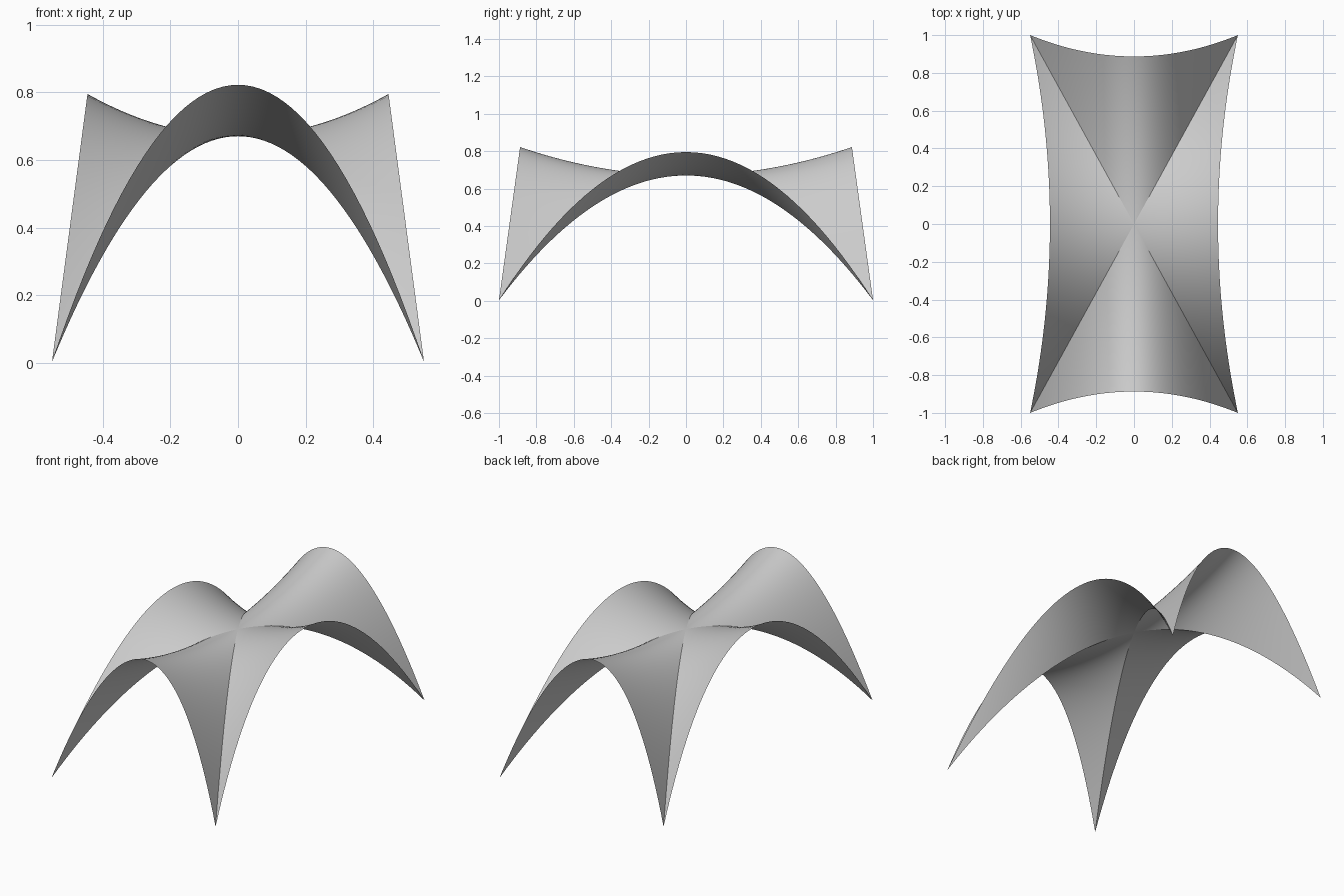
import bpy, bmesh

if "Cube" in bpy.data.objects:
    bpy.data.objects.remove(bpy.data.objects["Cube"])

HX, HY = 0.55, 1.0        # corner half-spans
CENTRE, FOOT = 0.67, 0.003  # height at the crossing and at the feet
RINGS, SEGS = 28, 48


def add_lobe(bm, half_along, half_across, crown, crown_z, sign, swap):
    """One saddle lobe: fan of rays from the crossing to a leaning flat-cut free edge."""
    rise = (crown_z - CENTRE) / crown ** 2
    drop = (CENTRE + rise * half_along ** 2 - FOOT) / half_across ** 2

    def height(a, c):
        return CENTRE + rise * a * a - drop * c * c

    def edge(t):
        c, a = half_across * t, half_along
        for _ in range(30):
            k = (height(a, c) - FOOT) / (crown_z - FOOT)
            a = half_along - (half_along - crown) * k
        return a, c

    def point(a, c):
        x, y = (c, a) if swap else (a, c)
        return bm.verts.new((sign * x, sign * y, height(a, c)))

    rays = []
    hub = point(0, 0)
    for j in range(SEGS + 1):
        a, c = edge(-1 + 2 * j / SEGS)
        rays.append([point(a * i / RINGS, c * i / RINGS) for i in range(1, RINGS + 1)])
    for p, q in zip(rays, rays[1:]):
        bm.faces.new((hub, p[0], q[0]))
        for i in range(RINGS - 1):
            bm.faces.new((p[i], p[i + 1], q[i + 1], q[i]))


# Four-lobed groined vault, lobes welded along the diagonal creases
bm = bmesh.new()
for s in (1, -1):
    add_lobe(bm, HY, HX, 0.887, 0.822, s, True)    # front and back lobes
    add_lobe(bm, HX, HY, 0.445, 0.795, s, False)   # side lobes
bmesh.ops.remove_doubles(bm, verts=bm.verts, dist=1e-5)
bm.normal_update()
flipped = [f for f in bm.faces if f.normal.z < 0]
bmesh.ops.reverse_faces(bm, faces=flipped)

mesh = bpy.data.meshes.new("vault_shell")
bm.to_mesh(mesh)
bm.free()
shell = bpy.data.objects.new("vault_shell", mesh)
bpy.context.collection.objects.link(shell)
bpy.context.view_layer.objects.active = shell
shell.select_set(True)
bpy.ops.object.shade_smooth_by_angle(angle=0.4)
